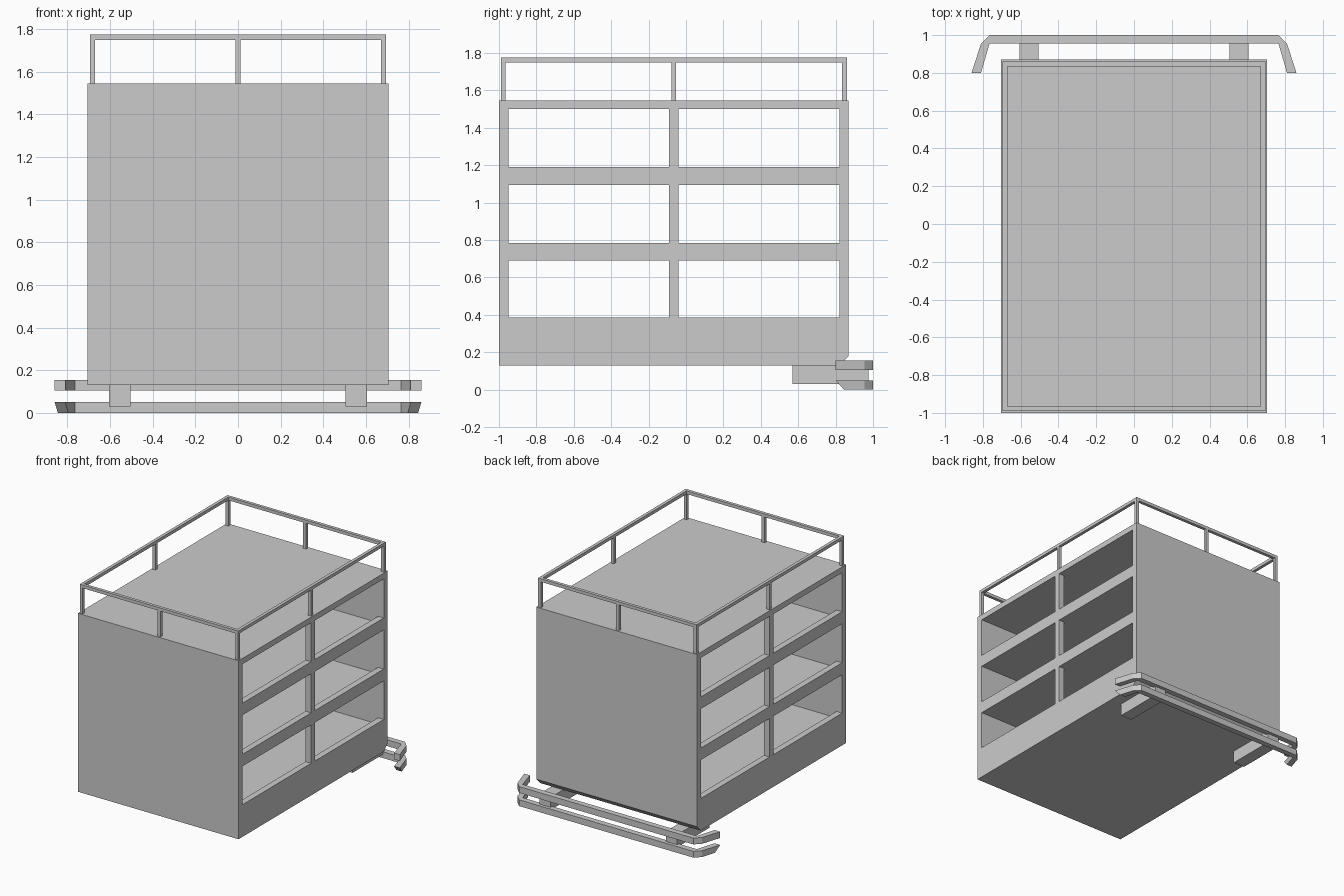
import bpy, bmesh

if "Cube" in bpy.data.objects:
    bpy.data.objects.remove(bpy.data.objects["Cube"])


def make_object(name, bm):
    bmesh.ops.recalc_face_normals(bm, faces=bm.faces)
    mesh = bpy.data.meshes.new(name)
    bm.to_mesh(mesh)
    bm.free()
    obj = bpy.data.objects.new(name, mesh)
    bpy.context.collection.objects.link(obj)
    return obj


def box(name, x, y, z):
    bm = bmesh.new()
    bmesh.ops.create_cube(bm, size=1)
    for v in bm.verts:
        for i, (lo, hi) in enumerate((x, y, z)):
            v.co[i] = lo if v.co[i] < 0 else hi
    return make_object(name, bm)


def mirrored_box(name, x, y, z):
    box(name + "_right", x, y, z)
    box(name + "_left", (-x[1], -x[0]), y, z)


def prism(name, lower, upper):
    """Solid between two matching loops of points."""
    bm = bmesh.new()
    a = [bm.verts.new(p) for p in lower]
    b = [bm.verts.new(p) for p in upper]
    bm.faces.new(a)
    bm.faces.new(b)
    n = len(a)
    for i in range(n):
        j = (i + 1) % n
        bm.faces.new((a[i], a[j], b[j], b[i]))
    return make_object(name, bm)


W, FRONT, BACK, T = 0.705, -1.0, 0.87, 0.05
BOTTOM, TOP, FLOOR = 0.13, 1.545, 0.335

# Base with a chamfered lower back edge
profile = [(FRONT, BOTTOM), (0.82, BOTTOM), (BACK, 0.18), (BACK, FLOOR), (FRONT, FLOOR)]
prism("base", [(-W, y, z) for y, z in profile], [(W, y, z) for y, z in profile])

# End walls and roof
box("front_wall", (-W, W), (FRONT, FRONT + T), (FLOOR, TOP))
box("back_wall", (-W, W), (BACK - T, BACK), (FLOOR, TOP))
box("roof", (-W, W), (FRONT + T, BACK - T), (1.5, TOP))

# Open shelves with raised side rails
inner_y = (FRONT + T, BACK - T)
mirrored_box("base_rail", (W - T, W), inner_y, (FLOOR, 0.385))
for i, z in enumerate((0.69, 1.095)):
    box(f"shelf_{i + 1}", (-W + T, W - T), inner_y, (z, z + 0.045))
    mirrored_box(f"shelf_rail_{i + 1}", (W - T, W), inner_y, (z, z + 0.095))

# Middle posts between the openings
for i, z in enumerate(((0.385, 0.69), (0.785, 1.095), (1.19, 1.5))):
    mirrored_box(f"middle_post_{i + 1}", (W - T, W), (-0.09, -0.04), z)

# Roof railing: posts at corners and mid sides, bars on top
RX, R0, R1, R = 0.695, -0.99, 0.86, 0.025
RAIL = TOP + 0.205
mid = (R0 + R1) / 2
for name, y in (("front", R0), ("middle", mid - R / 2), ("back", R1 - R)):
    mirrored_box(f"railing_{name}_post", (RX - R, RX), (y, y + R), (TOP, RAIL))
for name, y in (("front", R0), ("back", R1 - R)):
    box(f"railing_{name}_centre_post", (-R / 2, R / 2), (y, y + R), (TOP, RAIL))
    box(f"railing_{name}_bar", (-RX, RX), (y, y + R), (RAIL, RAIL + R))
mirrored_box("railing_side_bar", (RX - R, RX), (R0 + R, R1 - R), (RAIL, RAIL + R))

# Bumper brackets under the body
mirrored_box("bumper_bracket", (0.505, 0.605), (0.57, 0.975), (0.03, BOTTOM))


# Bumper bars: bent outline in plan, mirrored across x
def outline(outer_end, inner_end, z):
    half = [inner_end, (0.765, 0.955), None, (0.765, 1.0), (0.81, 0.955), outer_end]
    right = [outer_end, (0.81, 0.955), (0.765, 1.0)]
    left_outer = [(-x, y) for x, y in reversed(right)]
    inner = [(-inner_end[0], inner_end[1]), (-0.765, 0.955), (0.765, 0.955), inner_end]
    return [(x, y, z) for x, y in right + left_outer + inner]


full = ((0.86, 0.8), (0.81, 0.8))
cut = ((0.845, 0.845), (0.797, 0.845))
prism("bumper_upper_bar", outline(*full, 0.105), outline(*full, 0.155))
prism("bumper_lower_bar", outline(*cut, 0.0), outline(*full, 0.05))
